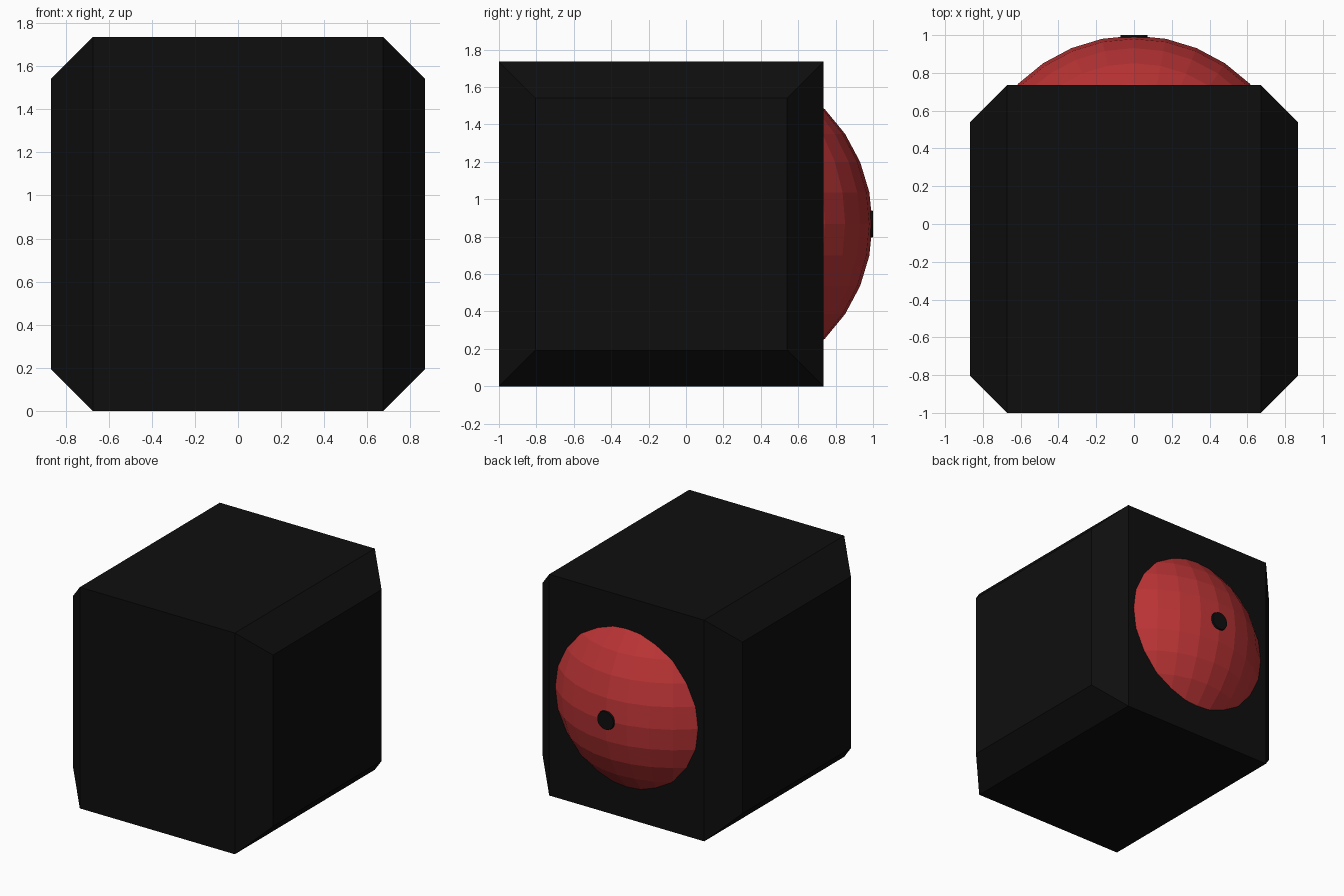
import bpy, bmesh, math
from mathutils import Matrix

if "Cube" in bpy.data.objects:
    bpy.data.objects.remove(bpy.data.objects["Cube"])

H = 0.8675          # half size of the cube body
CY = -0.1325        # body centre in y
B = 0.195           # width of the side bevels


def material(name, rgb):
    m = bpy.data.materials.new(name)
    m.diffuse_color = (*rgb, 1)
    m.use_nodes = True
    m.node_tree.nodes["Principled BSDF"].inputs["Base Color"].default_value = m.diffuse_color
    return m


black = material("black", (0.0045, 0.0045, 0.0045))
red = material("red", (0.5, 0.034, 0.036))


def add_object(name, bm, mat):
    bmesh.ops.recalc_face_normals(bm, faces=bm.faces[:])
    me = bpy.data.meshes.new(name)
    bm.to_mesh(me)
    bm.free()
    me.materials.append(mat)
    ob = bpy.data.objects.new(name, me)
    bpy.context.collection.objects.link(ob)
    return ob


# body: square rings lofted along x, tapering toward both side faces
bm = bmesh.new()
rings = []
for x, s in ((-H, H - B), (B - H, H), (H - B, H), (H, H - B)):
    rings.append([bm.verts.new((x, CY + a * s, H + b * s))
                  for a, b in ((-1, -1), (1, -1), (1, 1), (-1, 1))])
for r0, r1 in zip(rings, rings[1:]):
    for i in range(4):
        j = (i + 1) % 4
        bm.faces.new((r0[i], r0[j], r1[j], r1[i]))
bm.faces.new(rings[0])
bm.faces.new(rings[-1])
add_object("body", bm, black)

# eyeball: flat-shaded sphere, only the cap bulging out of the back is kept
R = 0.866
EY = 0.997 - R
bm = bmesh.new()
bmesh.ops.create_uvsphere(bm, u_segments=32, v_segments=16, radius=R,
                          matrix=Matrix.Translation((0, EY, H)))
bmesh.ops.bisect_plane(bm, geom=bm.verts[:] + bm.edges[:] + bm.faces[:],
                       plane_co=(0, CY + H - 0.02, 0), plane_no=(0, 1, 0),
                       clear_inner=True)
add_object("eyeball", bm, red)

# pupil: shallow round button at the tip of the eyeball
bm = bmesh.new()
bmesh.ops.create_cone(bm, cap_ends=True, segments=24, radius1=0.076,
                      radius2=0.07, depth=0.02,
                      matrix=Matrix.Translation((0, 0.99, H))
                      @ Matrix.Rotation(-math.pi / 2, 4, 'X'))
add_object("pupil", bm, black)
